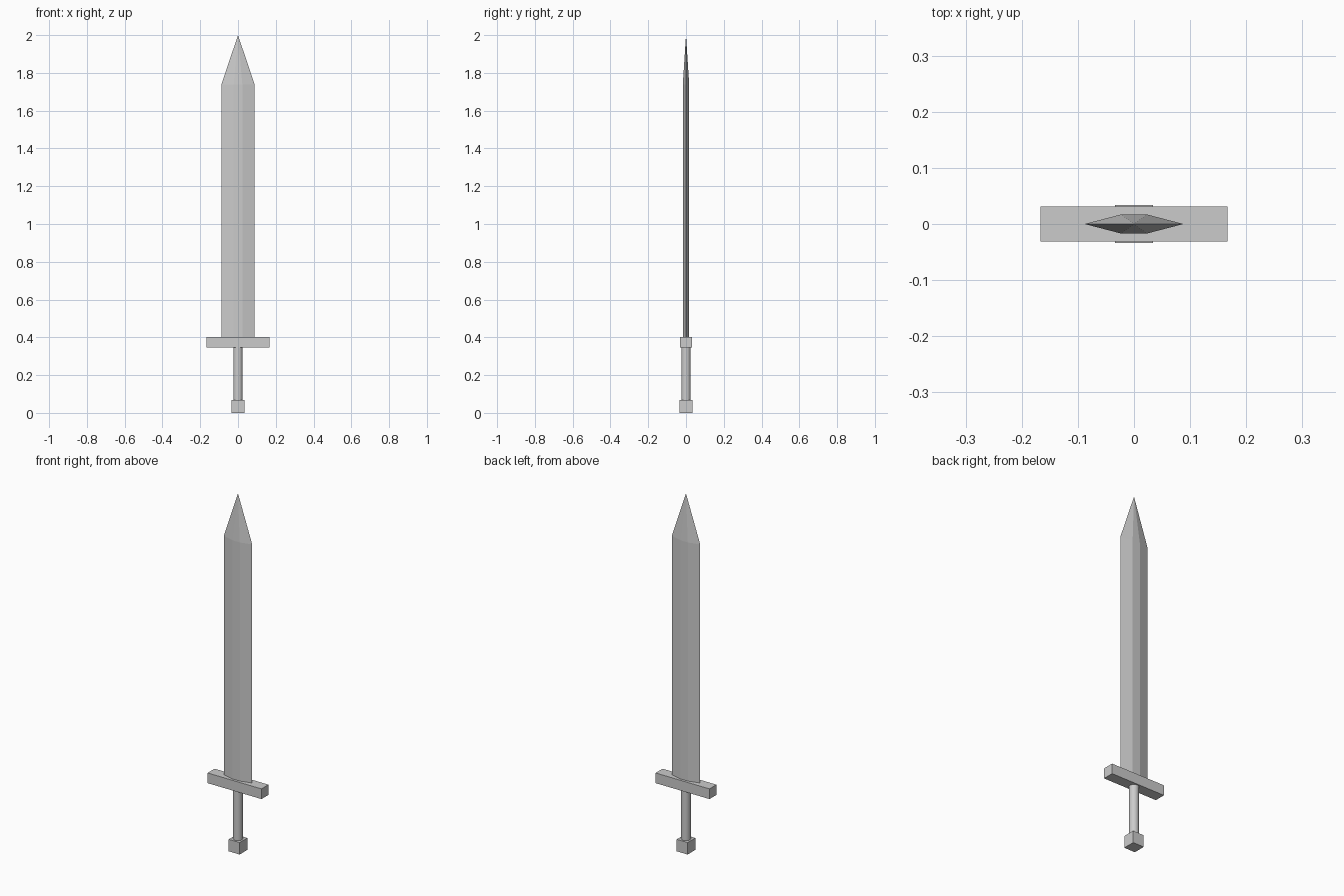
import bpy, bmesh

if "Cube" in bpy.data.objects:
    bpy.data.objects.remove(bpy.data.objects["Cube"])


def finish(name, bm):
    bmesh.ops.recalc_face_normals(bm, faces=bm.faces)
    mesh = bpy.data.meshes.new(name)
    bm.to_mesh(mesh)
    bm.free()
    obj = bpy.data.objects.new(name, mesh)
    bpy.context.collection.objects.link(obj)
    return obj


def box(name, half_x, half_y, z0, z1):
    bm = bmesh.new()
    bmesh.ops.create_cube(bm, size=1)
    bmesh.ops.scale(bm, vec=(2 * half_x, 2 * half_y, z1 - z0), verts=bm.verts)
    bmesh.ops.translate(bm, vec=(0, 0, (z0 + z1) / 2), verts=bm.verts)
    return finish(name, bm)


# Pommel and crossguard
box("pommel", 0.034, 0.034, 0, 0.067)
box("crossguard", 0.167, 0.031, 0.345, 0.402)

# Round grip
bpy.ops.mesh.primitive_cylinder_add(vertices=16, radius=0.025, depth=0.278,
                                    location=(0, 0, 0.206))
grip = bpy.context.object
grip.name = "grip"
bpy.ops.object.shade_smooth_by_angle()

# Blade: hexagonal section, straight body, then a pointed tip
section = [(-0.088, 0), (-0.023, -0.017), (0.023, -0.017),
           (0.088, 0), (0.023, 0.017), (-0.023, 0.017)]
bm = bmesh.new()
base = [bm.verts.new((x, y, 0.402)) for x, y in section]
shoulder = [bm.verts.new((x, y, 1.738)) for x, y in section]
tip = bm.verts.new((0, 0, 2.0))
bm.faces.new(base)
for i in range(6):
    j = (i + 1) % 6
    bm.faces.new((base[i], base[j], shoulder[j], shoulder[i]))
    bm.faces.new((shoulder[i], shoulder[j], tip))
finish("blade", bm)
